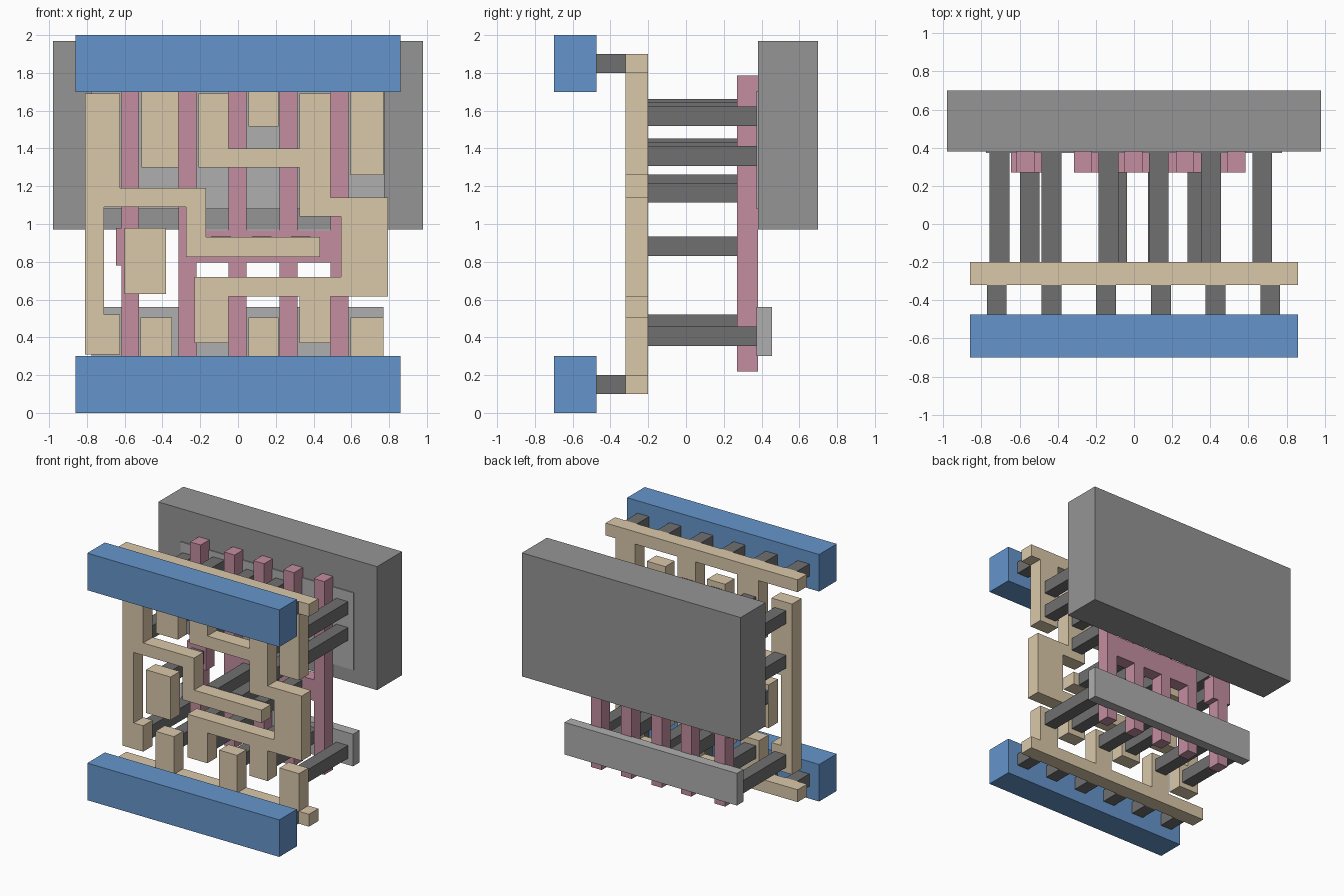
import bpy, bmesh

if "Cube" in bpy.data.objects:
    bpy.data.objects.remove(bpy.data.objects["Cube"])


def material(name, rgb):
    m = bpy.data.materials.new(name)
    m.diffuse_color = (*rgb, 1)
    m.use_nodes = True
    m.node_tree.nodes["Principled BSDF"].inputs["Base Color"].default_value = m.diffuse_color
    return m


BLUE = material("blue", (0.13, 0.30, 0.60))
TAN = material("tan", (0.70, 0.58, 0.40))
PINK = material("pink", (0.55, 0.27, 0.35))
DARK = material("dark_grey", (0.16, 0.16, 0.16))
MID = material("mid_grey", (0.30, 0.30, 0.30))
LIGHT = material("light_grey", (0.43, 0.43, 0.43))


def plate(name, outline, y0, y1, mat):
    """Extrude an x-z outline (counter-clockwise from the front) from y0 to y1."""
    bm = bmesh.new()
    face = bm.faces.new([bm.verts.new((x, y0, z)) for x, z in outline])
    ext = bmesh.ops.extrude_face_region(bm, geom=[face], use_keep_orig=True)
    moved = [v for v in ext["geom"] if isinstance(v, bmesh.types.BMVert)]
    bmesh.ops.translate(bm, verts=moved, vec=(0, y1 - y0, 0))
    bmesh.ops.recalc_face_normals(bm, faces=bm.faces)
    me = bpy.data.meshes.new(name)
    bm.to_mesh(me)
    bm.free()
    me.materials.append(mat)
    ob = bpy.data.objects.new(name, me)
    bpy.context.collection.objects.link(ob)
    return ob


def box(name, x0, x1, z0, z1, y0, y1, mat):
    return plate(name, [(x0, z0), (x1, z0), (x1, z1), (x0, z1)], y0, y1, mat)


# Back slab and the two thin pads in front of it
box("back_slab", -0.98, 0.98, 0.97, 1.97, 0.38, 0.70, MID)
box("upper_pad", -0.775, 0.775, 1.08, 1.705, 0.372, 0.455, LIGHT)
box("lower_pad", -0.775, 0.77, 0.30, 0.56, 0.372, 0.455, LIGHT)

# Pink gate strips, their linking bars and the side tab
GATES = [-0.57, -0.267, -0.002, 0.267, 0.537]
H = 0.047
for x in GATES:
    box("gate_strip", x - H, x + H, 0.22, 1.785, 0.27, 0.38, PINK)
for a, b in zip(GATES[1:], GATES[2:]):
    box("gate_link", a + H, b - H, 0.795, 0.965, 0.27, 0.38, PINK)
box("gate_tab_left", -0.645, GATES[0] - H, 0.78, 0.98, 0.27, 0.38, PINK)
box("gate_tab_right", GATES[0] + H, -0.475, 0.78, 0.98, 0.27, 0.38, PINK)

# Tan layer: rails with teeth
LY = (-0.32, -0.20)


def rail(name, z0, z1, teeth, up):
    near, far = (z1, z0) if up else (z0, z1)
    pts = [(-0.86, far), (-0.86, near)]
    for x0, x1, z in teeth:
        pts += [(x0, near), (x0, z), (x1, z), (x1, near)]
    pts += [(0.86, near), (0.86, far)]
    plate(name, pts, *LY, TAN)


rail("lower_rail", 0.10, 0.20,
     [(-0.515, -0.35, 0.505), (0.055, 0.215, 0.505), (0.595, 0.77, 0.505)], True)
rail("upper_rail", 1.80, 1.90,
     [(-0.51, -0.315, 1.30), (0.055, 0.215, 1.515), (0.595, 0.77, 1.26)], False)

# Tan layer: winding tracks and island
plate("left_track", [
    (-.81, .31), (-.625, .31), (-.625, .52), (-.71, .52), (-.71, 1.09),
    (-.275, 1.09), (-.275, .825), (.435, .825), (.435, .93), (-.17, .93),
    (-.17, 1.19), (-.625, 1.19), (-.625, 1.69), (-.81, 1.69)], *LY, TAN)
plate("right_track", [
    (-.23, .37), (-.05, .37), (-.05, .615), (.325, .615), (.325, .37),
    (.49, .37), (.49, .615), (.795, .615), (.795, 1.14), (.49, 1.14),
    (.49, 1.69), (.325, 1.69), (.325, 1.4), (-.05, 1.4), (-.05, 1.69),
    (-.21, 1.69), (-.21, 1.3), (.325, 1.3), (.325, 1.04), (.545, 1.04),
    (.545, .72), (-.23, .72)], *LY, TAN)
box("island", -0.60, -0.38, 0.63, 0.98, *LY, TAN)

# Dark pegs from the tan layer back to the pads and gates: x -> heights
PEGS = {
    -0.705: (0.405, 1.21, 1.57),
    -0.433: (0.405, 1.40, 1.61),
    -0.133: (0.47, 1.38, 1.59),
    0.13: (0.405, 1.59),
    0.403: (0.47, 1.165, 1.38),
    0.673: (0.405, 1.36, 1.57),
}
P = 0.052
for x, heights in PEGS.items():
    for z in heights:
        box("pad_peg", x - P, x + P, z - P, z + P, -0.20, 0.372, DARK)
for x in (-0.547, -0.09, 0.125, 0.333):
    box("gate_peg", x - P, x + P, 0.83, 0.934, -0.20, 0.27, DARK)

# Blue front bars with short pegs into the rails
for name, z0, z1, zp in (("lower", 0.0, 0.30, 0.10), ("upper", 1.70, 2.0, 1.80)):
    box(name + "_front_bar", -0.86, 0.86, z0, z1, -0.70, -0.475, BLUE)
    for i in range(6):
        x = -0.72 + i * 0.287
        box(name + "_bar_peg", x - P, x + P, zp, zp + 0.10, -0.475, -0.32, DARK)
